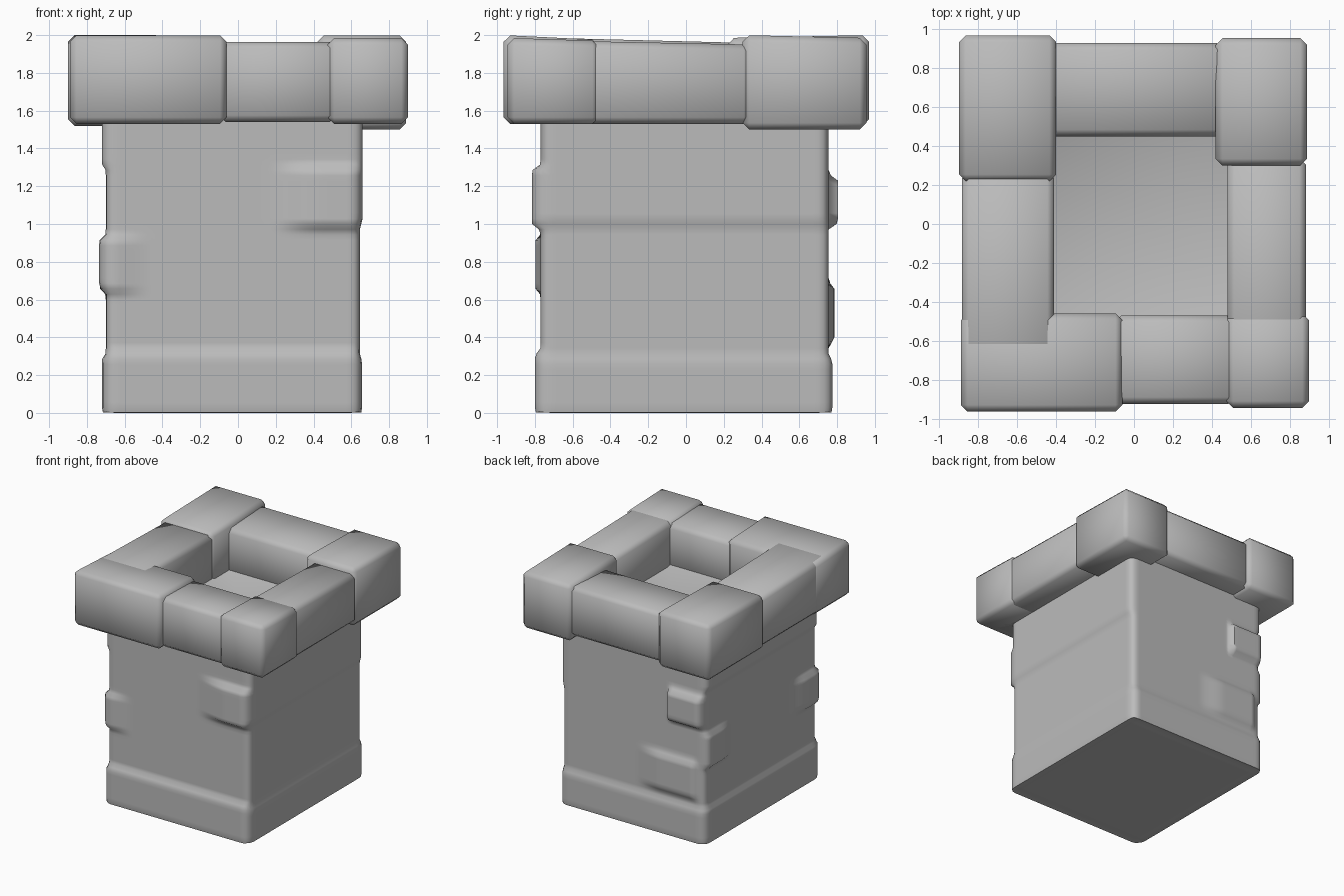
import bpy, bmesh, math
from mathutils import Vector

cube = bpy.data.objects.get("Cube")
if cube:
    bpy.data.objects.remove(cube, do_unlink=True)

stone = bpy.data.materials.new("grey stone")
stone.use_nodes = True
stone.diffuse_color = (0.5, 0.5, 0.5, 1)
stone.node_tree.nodes["Principled BSDF"].inputs["Base Color"].default_value = (0.5, 0.5, 0.5, 1)


def finish(bm, name, angle=60):
    bmesh.ops.recalc_face_normals(bm, faces=bm.faces)
    mesh = bpy.data.meshes.new(name)
    bm.to_mesh(mesh)
    bm.free()
    mesh.materials.append(stone)
    obj = bpy.data.objects.new(name, mesh)
    bpy.context.collection.objects.link(obj)
    bpy.ops.object.select_all(action='DESELECT')
    obj.select_set(True)
    bpy.context.view_layer.objects.active = obj
    bpy.ops.object.shade_smooth_by_angle(angle=math.radians(angle))
    return obj


def step(a, b, t):
    t = min(max((t - a) / (b - a), 0), 1)
    return t * t * (3 - 2 * t)


def bump(a, b, soft_a, soft_b, t):
    return step(a, a + soft_a, t) * (1 - step(b - soft_b, b, t))


# Capping stones with softened edges and tops that slope from front to back
def cap_stone(name, x0, x1, y0, y1, bottom, top_front, top_back):
    bm = bmesh.new()
    bmesh.ops.create_cube(bm, size=1)
    for v in bm.verts:
        top = top_front if v.co.y < 0 else top_back
        v.co = (x0 if v.co.x < 0 else x1, y0 if v.co.y < 0 else y1,
                bottom if v.co.z < 0 else top)
    bmesh.ops.bevel(bm, geom=bm.edges[:], offset=0.035, segments=1,
                    profile=0.5, affect='EDGES')
    finish(bm, name)


cap_stone("cap_front_right", -0.89, -0.06, -0.965, -0.46, 1.53, 2.0, 1.975)
cap_stone("cap_right", -0.885, -0.41, -0.9, 0.27, 1.53, 1.99, 1.96)
cap_stone("cap_back_right", -0.9, -0.40, 0.22, 0.97, 1.52, 1.985, 2.0)
cap_stone("cap_back", -0.45, 0.46, 0.45, 0.93, 1.54, 1.94, 1.965)
cap_stone("cap_back_left", 0.42, 0.89, 0.30, 0.955, 1.50, 2.0, 1.985)
cap_stone("cap_left", 0.48, 0.885, -0.9, 0.34, 1.53, 1.975, 1.95)
cap_stone("cap_front_left", 0.475, 0.9, -0.945, -0.46, 1.53, 1.985, 1.97)
cap_stone("cap_front", -0.1, 0.52, -0.925, -0.47, 1.54, 1.965, 1.95)

# Raised bricks on the shaft: axis, side, start, end, low, high, depth, soft start, soft end
bricks = [
    ("y", -1, 0.15, 0.75, 0.96, 1.32, 0.045, 0.3, 0.02),
    ("y", -1, -0.8, -0.45, 0.62, 0.95, 0.03, 0.02, 0.25),
    ("y", -1, -0.8, 0.75, -0.1, 0.34, 0.03, 0.02, 0.02),
    ("y", 1, -0.8, -0.36, 0.97, 1.27, 0.05, 0.02, 0.03),
    ("y", 1, -0.64, -0.05, 0.35, 0.70, 0.03, 0.03, 0.25),
    ("y", 1, -0.8, 0.75, -0.1, 0.31, 0.02, 0.02, 0.02),
    ("x", -1, -0.85, -0.4, 0.63, 0.95, 0.035, 0.02, 0.2),
    ("x", -1, 0.35, 0.85, 0.62, 0.95, 0.03, 0.2, 0.02),
    ("x", -1, -0.85, 0.85, 1.28, 1.7, 0.02, 0.02, 0.02),
    ("x", -1, -0.85, 0.85, -0.1, 0.32, 0.02, 0.02, 0.02),
    ("x", 1, -0.85, 0.85, 0.98, 1.7, 0.015, 0.02, 0.02),
    ("x", 1, -0.85, 0.85, -0.1, 0.31, 0.012, 0.02, 0.02),
]

# Shaft: a finely divided rounded block pushed out where the bricks stand proud
low, high = Vector((-0.7, -0.77, 0.0)), Vector((0.645, 0.755, 1.6))
radius = 0.05
bm = bmesh.new()
bmesh.ops.create_cube(bm, size=1)
bmesh.ops.subdivide_edges(bm, edges=bm.edges[:], cuts=55, use_grid_fill=True)
bmesh.ops.delete(bm, geom=[f for f in bm.faces if f.calc_center_median().z > 0.499],
                 context='FACES')
for v in bm.verts:
    p = Vector([low[i] + (v.co[i] + 0.5) * (high[i] - low[i]) for i in range(3)])
    core = Vector([min(max(p[i], low[i] + radius), high[i] - radius) for i in range(2)]
                  + [max(p.z, 0.02)])
    away = p - core
    if away.length > 1e-6:
        n = away.normalized()
        limit = min(radius, max(abs(c) for c in away))
        p = core + n * limit
        push = Vector((0, 0, 0))
        for axis, side, a, b, z0, z1, depth, sa, sb in bricks:
            i = "xy".index(axis)
            facing = max(n[i] * side, 0)
            amount = depth * bump(a, b, sa, sb, p[1 - i]) * bump(z0, z1, 0.04, 0.04, p.z)
            push[i] += side * amount * facing
        p += push
    v.co = p
finish(bm, "shaft")

# Sunken floor of the opening, dipping to one low point
bm = bmesh.new()
rim = [bm.verts.new(c) for c in ((-0.46, -0.5, 1.62), (0.53, -0.5, 1.62),
                                 (0.53, 0.5, 1.62), (-0.46, 0.5, 1.62))]
dip = bm.verts.new((0, 0.1, 1.4))
for i in range(4):
    bm.faces.new((rim[i], rim[(i + 1) % 4], dip))
finish(bm, "opening_floor")
